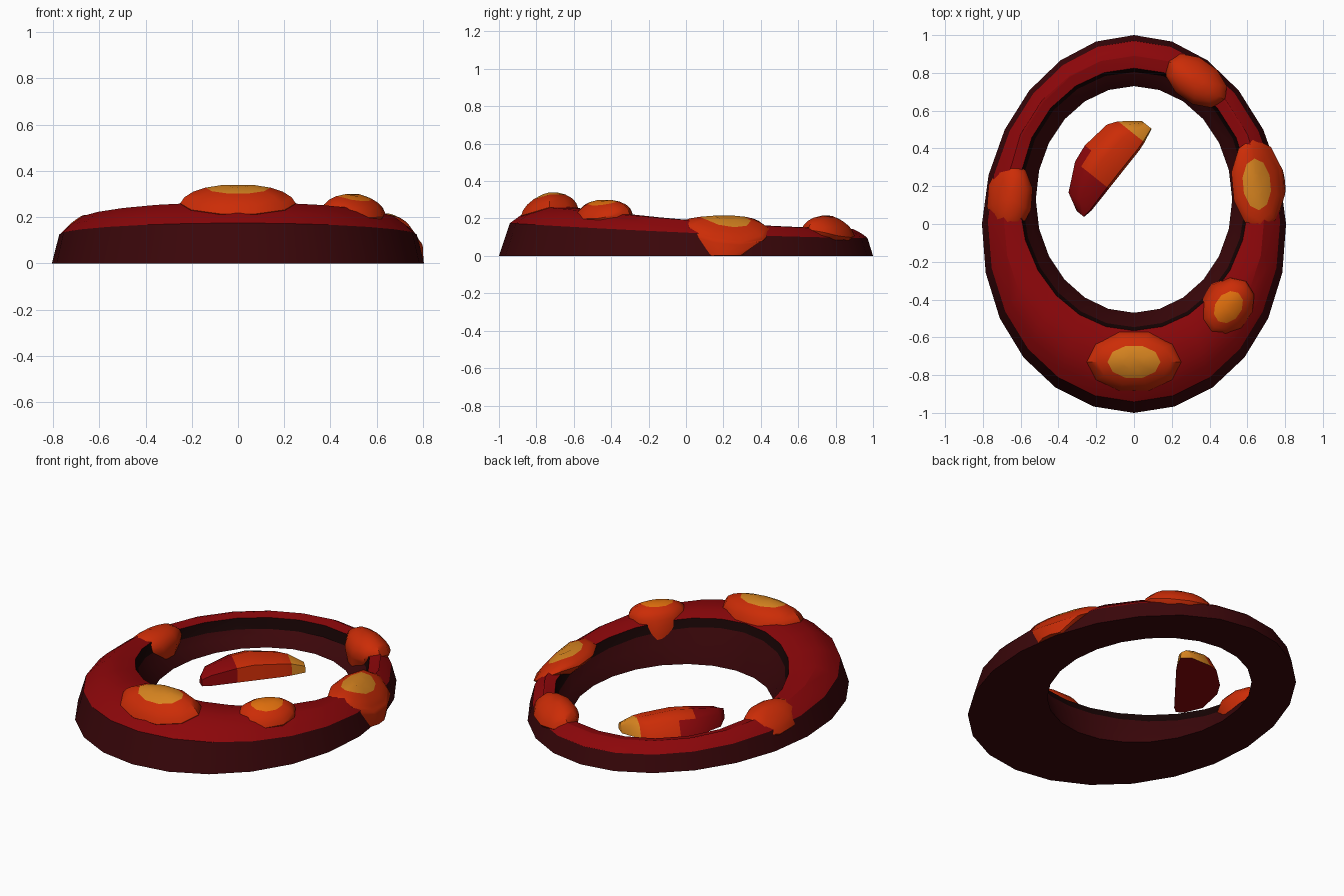
import bpy, bmesh, math
from math import sin, cos, pi, radians, hypot

cube = bpy.data.objects.get("Cube")
if cube:
    bpy.data.objects.remove(cube, do_unlink=True)


def material(name, rgb):
    m = bpy.data.materials.new(name)
    m.use_nodes = True
    m.diffuse_color = (*rgb, 1)
    m.node_tree.nodes["Principled BSDF"].inputs["Base Color"].default_value = (*rgb, 1)
    return m


BROWN = material("dark_brown", (0.043, 0.002, 0.003))
BLACK = material("charred_black", (0.008, 0.001, 0.001))
RED = material("deep_red", (0.26, 0.002, 0.003))
ORANGE = material("hot_orange", (0.60, 0.025, 0.002))
YELLOW = material("amber", (0.68, 0.23, 0.014))
GOLD = material("glowing_orange", (0.75, 0.16, 0.004))


def loft(name, rings, mats, band_mat, wrap=False, caps=(None, None), angle=30):
    """Bridge closed rings of points; band_mat(band, side) picks each face's colour."""
    bm = bmesh.new()
    loops = [[bm.verts.new(p) for p in ring] for ring in rings]
    count = len(loops)
    for i in range(count if wrap else count - 1):
        a, b = loops[i], loops[(i + 1) % count]
        for j in range(len(a)):
            k = (j + 1) % len(a)
            bm.faces.new((a[j], a[k], b[k], b[j])).material_index = band_mat(i, j)
    for loop, index in zip((loops[0], loops[-1]), caps):
        if index is not None:
            bm.faces.new(loop).material_index = index
    bmesh.ops.recalc_face_normals(bm, faces=bm.faces)
    mesh = bpy.data.meshes.new(name)
    bm.to_mesh(mesh)
    bm.free()
    for m in mats:
        mesh.materials.append(m)
    ob = bpy.data.objects.new(name, mesh)
    bpy.context.collection.objects.link(ob)
    bpy.ops.object.select_all(action="DESELECT")
    ob.select_set(True)
    bpy.context.view_layer.objects.active = ob
    bpy.ops.object.shade_smooth_by_angle(angle=radians(angle))
    return ob


# Ring: egg-shaped, thicker and taller at the front, with an inner lip of even width
SECTION_MATS = [0, 2, 2, 2, 2, 1, 0, 0, 0]
SIDES = 24
ring = []
for i in range(SIDES):
    t = 2 * pi * i / SIDES
    front = (1 - cos(t)) / 2
    outer = ((0.805 - 0.03 * cos(t)) * sin(t), cos(t))
    inner = (0.52 * sin(t), 0.13 + 0.6 * cos(t))
    width = hypot(outer[0] - inner[0], outer[1] - inner[1])
    height = 0.145 + 0.12 * front ** 1.5
    lip = 0.095 / width
    section = [(0, 0), (0.11, 0.66), (0.22, 0.82), (0.4, 1), (0.94 - 1.5 * lip, 1),
               (1 - lip, 0.92), (1 - 0.8 * lip, 0.5 + 0.25 * front),
               (1 - 0.4 * lip, 0.3 + 0.15 * front), (1, 0)]
    ring.append([(outer[0] + (inner[0] - outer[0]) * s,
                  outer[1] + (inner[1] - outer[1]) * s, height * h)
                 for s, h in section])
loft("ring", ring, [BROWN, BLACK, RED], lambda i, j: SECTION_MATS[j], wrap=True)


# Blobs: domes on a tapering root, sloping down outwards, some with a bright cap
def blob(name, x, y, long, short, turn, mid, top, slope, lean, cap_mat=ORANGE):
    d = top - mid
    levels = [(0.4, 0.002), (0.85, 0.65 * mid), (0.97, 0.85 * mid), (1, mid),
              (0.93, mid + 0.32 * d), (0.78, mid + 0.62 * d),
              (0.56, mid + 0.85 * d), (0.25, top)]
    a = radians(turn)
    reach = hypot(x, y)
    rings = []
    for s, z in levels:
        shift = max(0, 1 - z / mid)
        loop = []
        for k in range(10):
            t = 2 * pi * k / 10
            u, v = long * s * cos(t), short * s * sin(t)
            dx, dy = u * cos(a) - v * sin(a), u * sin(a) + v * cos(a)
            drop = slope * max(0, (dx * x + dy * y) / reach) * min(1, z / mid)
            loop.append((x + dx + lean[0] * shift, y + dy + lean[1] * shift,
                         max(0.002, z - drop)))
        rings.append(loop)
    loft(name, rings, [ORANGE, cap_mat], lambda i, j: 1 if i == 6 else 0,
         caps=(0, 1), angle=40)


blob("front_blob", 0, -0.73, 0.25, 0.16, 0, 0.26, 0.34, 0.3, (0, 0.16), YELLOW)
blob("front_left_blob", 0.5, -0.44, 0.165, 0.125, 55, 0.235, 0.30, 0.3, (-0.08, 0.08), GOLD)
blob("left_blob", 0.65, 0.21, 0.245, 0.135, 95, 0.175, 0.215, 0.7, (0.1, 0), YELLOW)
blob("back_left_blob", 0.33, 0.76, 0.185, 0.115, -35, 0.14, 0.215, 0.35, (-0.03, -0.05))
blob("right_blob", -0.66, 0.14, 0.19, 0.12, 86, 0.145, 0.21, 0.5, (0.06, 0))


# Shard: stations along its length (distance, right edge, left edge, height)
STATIONS = [(0, -0.02, 0.03, 0.05), (0.05, -0.03, 0.125, 0.08), (0.2, -0.03, 0.2, 0.11),
            (0.3, -0.03, 0.213, 0.12), (0.46, -0.03, 0.19, 0.1),
            (0.51, -0.025, 0.155, 0.09), (0.59, -0.01, 0.055, 0.05)]
ARCH = [(0, 0), (0.05, 0.72), (0.5, 1), (0.82, 0.75), (1, 0)]
shard = []
for u, r, l, h in STATIONS:
    loop = []
    for s, z in ARCH:
        n = r + (l - r) * s
        loop.append((-0.28 + 0.62 * u - 0.78 * n, 0.05 + 0.78 * u + 0.62 * n, z * h))
    shard.append(loop)


def shard_mat(i, j):
    if j == 4 or i < 2 or (j == 3 and i < 3):
        return 0
    return 1 if i < 5 else 2


loft("shard", shard, [RED, ORANGE, YELLOW], shard_mat, caps=(0, 2), angle=50)
